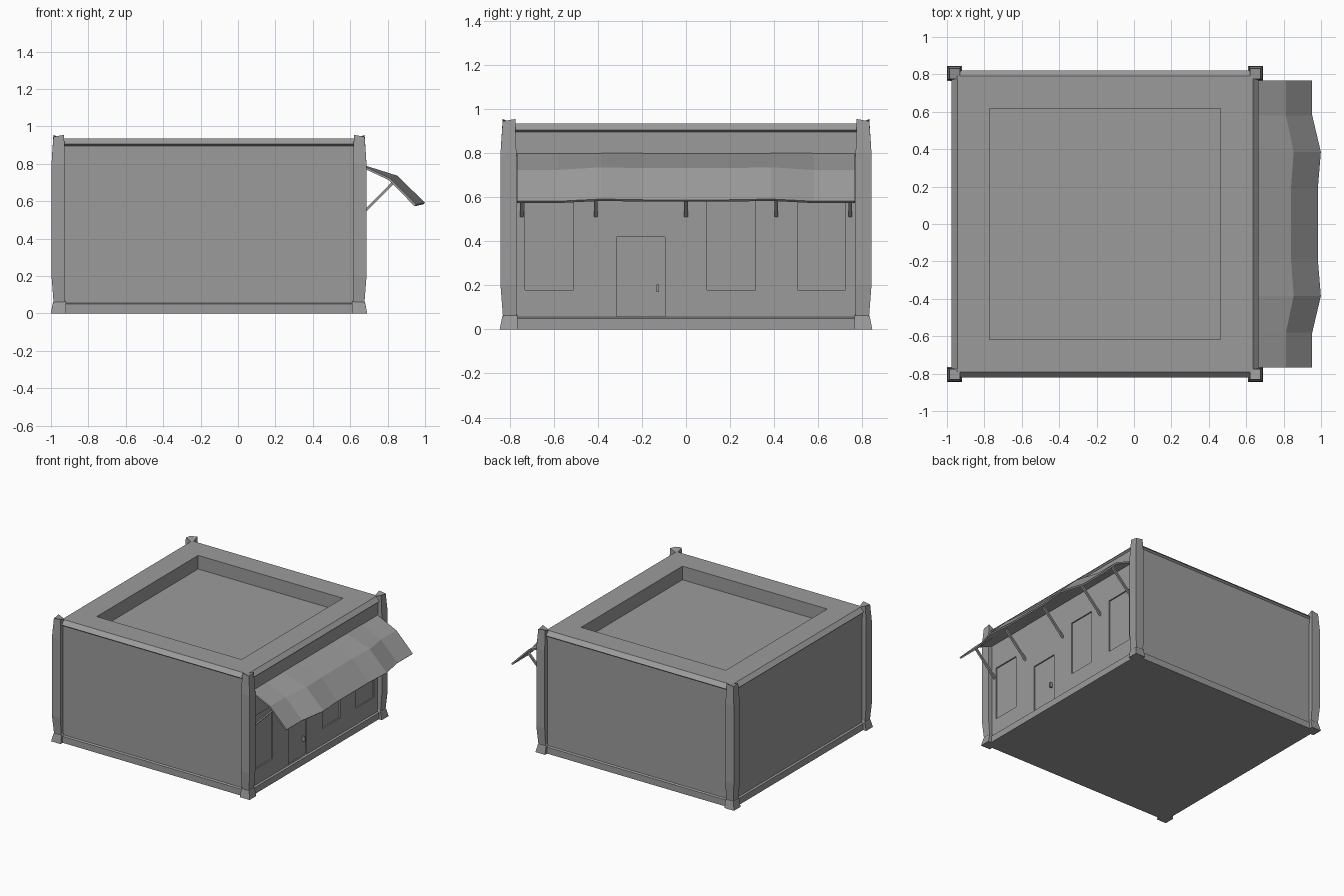
import bpy, bmesh, math
from mathutils import Vector

default = bpy.data.objects.get("Cube")
if default:
    bpy.data.objects.remove(default, do_unlink=True)

CX = -0.155            # centre of the building in x
WALL = 0.807           # half width of the walls
FACE = CX + WALL       # x of the shop front

grey = bpy.data.materials.new("plain grey")
grey.use_nodes = True
grey.diffuse_color = (0.33, 0.33, 0.33, 1)
grey.node_tree.nodes["Principled BSDF"].inputs["Base Color"].default_value = grey.diffuse_color


def make(name, bm):
    bmesh.ops.recalc_face_normals(bm, faces=bm.faces)
    mesh = bpy.data.meshes.new(name)
    bm.to_mesh(mesh)
    bm.free()
    mesh.materials.append(grey)
    obj = bpy.data.objects.new(name, mesh)
    bpy.context.collection.objects.link(obj)
    return obj


def loft(name, rings):
    """Join four-cornered rings into a closed solid."""
    bm = bmesh.new()
    loops = [[bm.verts.new(p) for p in ring] for ring in rings]
    for a, b in zip(loops, loops[1:]):
        for i in range(4):
            j = (i + 1) % 4
            bm.faces.new((a[i], a[j], b[j], b[i]))
    bm.faces.new(loops[0])
    bm.faces.new(loops[-1])
    return make(name, bm)


def box(name, low, high):
    (x0, y0, z0), (x1, y1, z1) = low, high
    return loft(name, [[(x0, y0, z), (x1, y0, z), (x1, y1, z), (x0, y1, z)] for z in (z0, z1)])


# Body: plinth, walls, cornice and sunken roof in one stepped profile
profile = [(0.82, 0), (0.82, 0.05), (WALL, 0.056), (WALL, 0.895), (0.82, 0.905),
           (0.79, 0.935), (0.617, 0.935), (0.617, 0.83)]
body = loft("building_body", [
    [(CX + sx * r, sy * r, z) for sx, sy in ((-1, -1), (1, -1), (1, 1), (-1, 1))]
    for r, z in profile])

# Door and windows: shallow recesses in the shop front
openings = [("door", -0.315, 0.058, 0.42)]
openings += [("window", y, 0.18, 0.59) for y in (-0.73, 0.095, 0.505)]
for kind, y, low, high in openings:
    cutter = box(kind + "_cutter", (FACE - 0.01, y, low), (FACE + 0.05, y + 0.22, high))
    cutter.hide_render = True
    mod = body.modifiers.new(kind, 'BOOLEAN')
    mod.operation = 'DIFFERENCE'
    mod.solver = 'EXACT'
    mod.object = cutter
    bpy.context.view_layer.objects.active = body
    bpy.ops.object.modifier_apply(modifier=mod.name)
    bpy.data.objects.remove(cutter, do_unlink=True)

box("door_handle", (FACE - 0.015, -0.135, 0.17), (FACE + 0.012, -0.123, 0.205))

# Corner posts: flared foot, slightly bowed shaft, sloped cap
shaft = [(0.765, 0.83, 0.04), (0.77, 0.832, 0.07), (0.77, 0.842, 0.2),
         (0.77, 0.842, 0.8)]
foot = [(0.765, 0.846, 0), (0.765, 0.834, 0.058)]
for sx, side in ((-1, "right"), (1, "left")):
    for sy, end in ((-1, "front"), (1, "back")):
        def ring(inner, outer, z, drop=0, rise=0):
            return [(CX + sx * inner, sy * inner, z + drop),
                    (CX + sx * outer, sy * inner, z + rise),
                    (CX + sx * outer, sy * outer, z),
                    (CX + sx * inner, sy * outer, z + rise)]
        top = ring(0.775, 0.832, 0.945, -0.015, 0.01)
        loft(f"{end}_{side}_post", [ring(*s) for s in shaft] + [top])
        loft(f"{end}_{side}_post_foot", [ring(*foot[0]), ring(*foot[1], 0.005, 0.002),
                                         ring(0.77, 0.826, 0.07)])

# Awning: bent sheet with a gentle wave along its length
half = [(0.768, 0), (0.58, 0), (0.385, 1), (0.19, 0.65)]
wave = half + [(-y, w) for y, w in reversed(half)]
bm = bmesh.new()
rows = [[bm.verts.new(p) for p in ((FACE - 0.01, y, 0.803),
                                   (0.812 + 0.042 * w, y, 0.724 + 0.012 * w),
                                   (0.953 + 0.046 * w, y, 0.582 + 0.01 * w))]
        for y, w in wave]
for a, b in zip(rows, rows[1:]):
    for i in range(2):
        bm.faces.new((a[i], a[i + 1], b[i + 1], b[i]))
awning = make("awning", bm)
if awning.data.polygons[0].normal.z < 0:
    awning.data.flip_normals()
solid = awning.modifiers.new("thickness", 'SOLIDIFY')
solid.thickness = 0.012
solid.offset = -1

# Awning braces
start, finish = Vector((FACE - 0.01, 0, 0.51)), Vector((0.83, 0, 0.70))
side = Vector((0, 0.008, 0))
up = (finish - start).cross(side).normalized() * 0.007
for n, y in enumerate((-0.745, -0.41, 0, 0.41, 0.745), 1):
    shift = Vector((0, y, 0))
    loft(f"awning_brace_{n}", [[p + shift + side * a + up * b
                               for a, b in ((-1, -1), (1, -1), (1, 1), (-1, 1))]
                              for p in (start, finish)])
